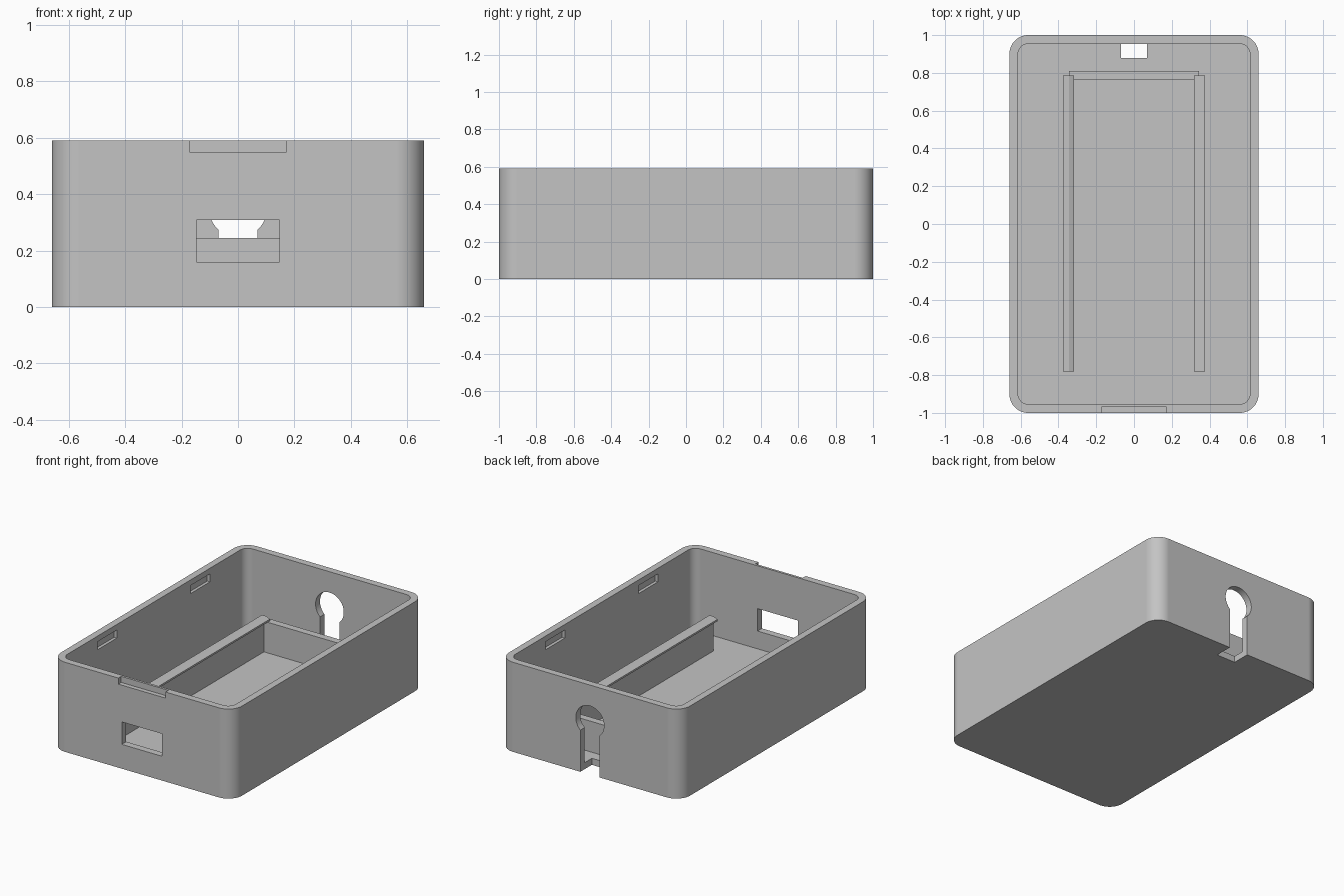
import bpy
import bmesh
from math import cos, sin, pi, radians, asin
from mathutils import Matrix

W, D, H = 0.66, 1.0, 0.59      # half width, half depth, height
WALL, FLOOR = 0.046, 0.043
RAIL_HALF_GAP = 0.345

start = bpy.data.objects.get("Cube")
if start:
    bpy.data.objects.remove(start, do_unlink=True)

grey = bpy.data.materials.new("plain grey")
grey.use_nodes = True
grey.diffuse_color = (0.55, 0.55, 0.55, 1)
grey.node_tree.nodes["Principled BSDF"].inputs["Base Color"].default_value = (0.55, 0.55, 0.55, 1)


def prism(name, outline, low, high, axis="z"):
    """Extrude a 2D outline along an axis: z uses (x, y), y uses (x, z)."""
    bm = bmesh.new()
    if axis == "z":
        verts = [bm.verts.new((a, b, low)) for a, b in outline]
        step = (0, 0, high - low)
    else:
        verts = [bm.verts.new((a, low, b)) for a, b in outline]
        step = (0, high - low, 0)
    face = bm.faces.new(verts)
    top = bmesh.ops.extrude_face_region(bm, geom=[face])["geom"]
    bmesh.ops.translate(bm, vec=step, verts=[v for v in top if isinstance(v, bmesh.types.BMVert)])
    bmesh.ops.recalc_face_normals(bm, faces=bm.faces)
    mesh = bpy.data.meshes.new(name)
    bm.to_mesh(mesh)
    bm.free()
    mesh.materials.append(grey)
    obj = bpy.data.objects.new(name, mesh)
    bpy.context.collection.objects.link(obj)
    return obj


def box(name, x0, x1, y0, y1, z0, z1):
    return prism(name, [(x0, y0), (x1, y0), (x1, y1), (x0, y1)], z0, z1)


def rounded(hx, hy, r, steps=12):
    """Rounded rectangle outline, counterclockwise."""
    pts = []
    for quarter, (sx, sy) in enumerate([(1, 1), (-1, 1), (-1, -1), (1, -1)]):
        for i in range(steps + 1):
            a = (quarter + i / steps) * pi / 2
            pts.append((sx * (hx - r) + r * cos(a), sy * (hy - r) + r * sin(a)))
    return pts


def cut(target, cutter):
    """Subtract the cutter and discard it."""
    mod = target.modifiers.new("cut", "BOOLEAN")
    mod.operation = "DIFFERENCE"
    mod.solver = "EXACT"
    mod.object = cutter
    bpy.context.view_layer.objects.active = target
    bpy.ops.object.modifier_apply(modifier=mod.name)
    bpy.data.objects.remove(cutter, do_unlink=True)


# Open tray with rounded corners
case = prism("case_shell", rounded(W, D, 0.1), 0, H)
cut(case, prism("cavity", rounded(W - WALL, D - WALL, 0.055), FLOOR, H + 0.1))

# Front window and shallow pry notch in the rim
cut(case, box("window", -0.147, 0.147, -1.1, -0.9, 0.16, 0.308))
cut(case, box("notch", -0.172, 0.172, -1.1, -0.97, 0.55, H + 0.1))

# Blind latch pockets inside both side walls
for side in (-1, 1):
    for y in (-0.485, 0.485):
        xs = sorted((side * 0.55, side * (W - WALL + 0.02)))
        cut(case, box("pocket", *xs, y - 0.1, y + 0.1, 0.5, 0.553))

# Keyhole through the back wall, open at the bottom and into the floor
half, radius, centre = 0.07, 0.103, 0.35
begin = -pi / 2 + asin(half / radius)
sweep = 2 * (pi / 2 - begin)
keyhole = [(-half, -0.1), (half, -0.1)]
keyhole += [(radius * cos(begin + sweep * i / 32), centre + radius * sin(begin + sweep * i / 32))
            for i in range(33)]
cut(case, prism("keyhole", keyhole, 0.93, 1.1, "y"))
cut(case, box("floor_slot", -half, half, 0.88, 1.1, -0.1, 0.15))

bpy.ops.object.select_all(action="DESELECT")
case.select_set(True)
bpy.context.view_layer.objects.active = case
bpy.ops.object.shade_smooth_by_angle(angle=radians(30))
weighted = case.modifiers.new("flat walls", "WEIGHTED_NORMAL")
weighted.keep_sharp = True

# Hooked rails that hold a board, one on each side
g = RAIL_HALF_GAP
profile = [(g + 0.03, FLOOR - 0.01), (g + 0.03, 0.27), (g, 0.27), (g - 0.028, 0.258),
           (g - 0.028, 0.246), (g, 0.23), (g, FLOOR - 0.01)]
for name, side in (("left_rail", 1), ("right_rail", -1)):
    prism(name, [(side * x, z) for x, z in profile], -0.78, 0.785, "y")

# End stop joining the rails at the back
box("back_stop", -g, g, 0.763, 0.81, FLOOR - 0.01, 0.245)
